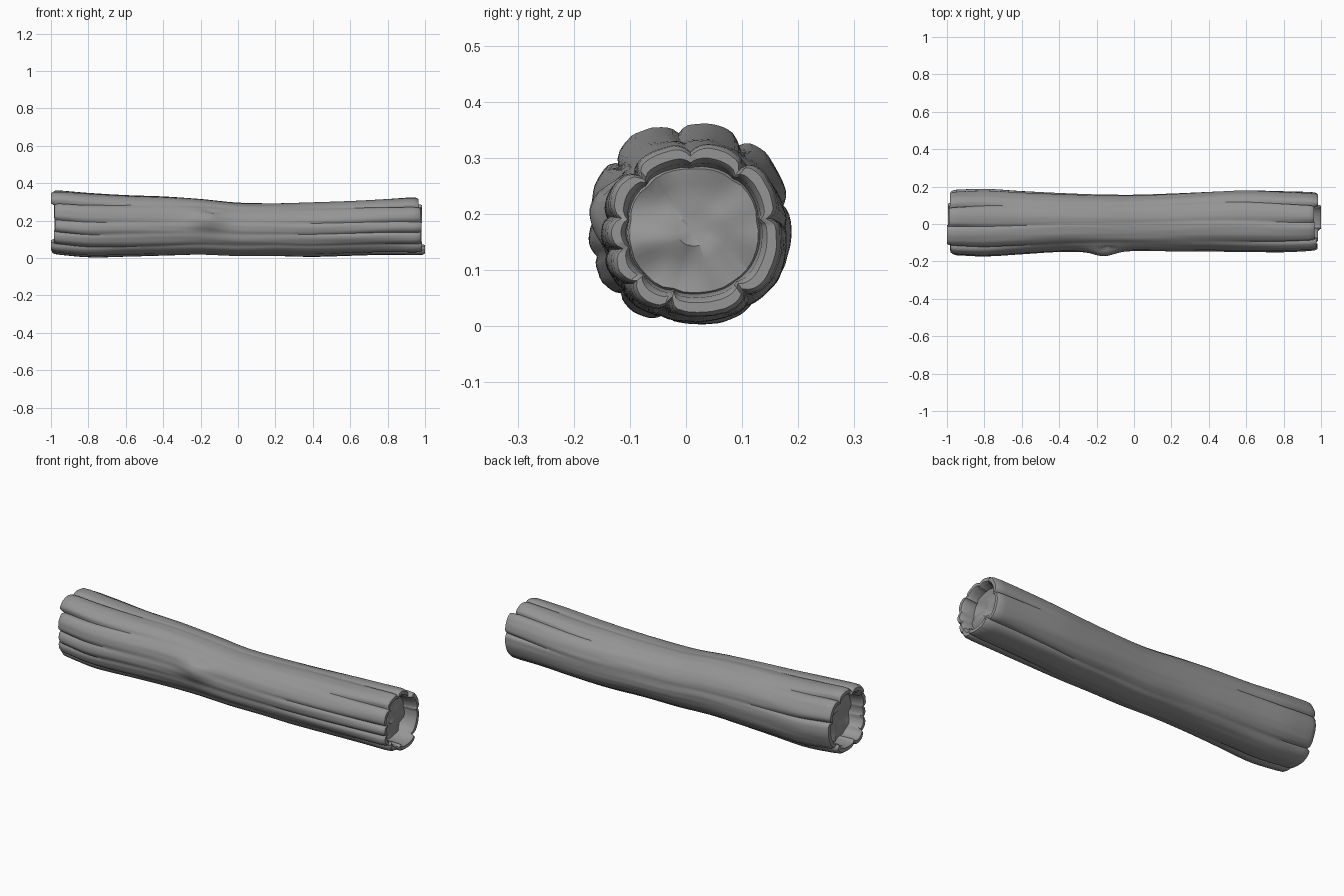
import bpy, bmesh, math
from mathutils import noise, Vector

if "Cube" in bpy.data.objects:
    bpy.data.objects.remove(bpy.data.objects["Cube"], do_unlink=True)

grey = bpy.data.materials.new("weathered_grey")
grey.use_nodes = True
grey.diffuse_color = (0.3, 0.3, 0.3, 1)
grey.node_tree.nodes["Principled BSDF"].inputs["Base Color"].default_value = (0.3, 0.3, 0.3, 1)

# Silhouette stations: x, y min, y max, z min, z max
STATIONS = [
    (-1.0, -.168, .18, .018, .365), (-.8, -.176, .187, .003, .35),
    (-.6, -.163, .176, .008, .338), (-.4, -.15, .166, .013, .331),
    (-.2, -.148, .158, .018, .317), (0, -.145, .156, .011, .297),
    (.2, -.146, .163, .012, .294), (.4, -.146, .173, .008, .299),
    (.6, -.151, .182, .013, .307), (.8, -.152, .178, .018, .318),
    (1.0, -.143, .172, .015, .328)]

# Bark furrows in degrees around the trunk, and where each ridge ends
FURROWS = [-165, -138, -108, -51, 9, 54, 93, 135, 171]
RIGHT_END = [.975, .985, 1.0, .98, .985, .962, .965, .975, .98]
LEFT_END = [-.985, -1.0, -.995, -.98, -.985, -.99, -1.0, -.98, -.975]
COLUMNS = 120


def section(x):
    """Smoothly interpolated extents of the trunk at x."""
    t = min(max((x + 1) / .2, 0), 9.999)
    i = int(t)
    t -= i
    a, b, c, d = (STATIONS[min(max(i + k, 0), 10)] for k in (-1, 0, 1, 2))
    return [q + .5 * t * (r - p + t * (2*p - 5*q + 4*r - s + t * (3*(q - r) + s - p)))
            for p, q, r, s in zip(a[1:], b[1:], c[1:], d[1:])]


def ridge(deg):
    return (sum(deg >= f for f in FURROWS) - 1) % len(FURROWS)


def angle_gap(a, b):
    return abs((a - b + 180) % 360 - 180)


def surface(x, deg, scale=1.0, rough=1.0):
    """Point on the trunk, scaled toward its core."""
    y0, y1, z0, z1 = section(x)
    a = math.radians(deg) + .07 * math.sin(2.3 * (x - 1)) * rough
    c, s = math.cos(a), math.sin(a)
    n = 2.2
    r = (abs(c) ** n + abs(s) ** n) ** (-1 / n)
    # Furrows are deeper toward the ends
    end = abs(x) ** 2
    for k, f in enumerate(FURROWS):
        d = angle_gap(deg, f)
        fade = .5 + .5 * math.sin(3 * x + 2.4 * k)
        notch = max(0, 1 - d / 4) * (.012 + .045 * end) * (fade + end)
        r -= rough * (notch + (.015 + .035 * end) * math.exp(-(d / 8) ** 2))
    # Long grain along the trunk
    r += rough * .02 * noise.noise(Vector((x * 1.7, 3 * c, 3 * s)))
    r += rough * .012 * noise.noise(Vector((x * 2.5, 8 * c, 8 * s)))
    # Swollen branch scar on the front with a little pit above it
    r += .21 * rough * math.exp(-((x + .16) / .08) ** 2 - (angle_gap(deg, 167) / 17) ** 2)
    r -= .11 * rough * math.exp(-((x + .14) / .018) ** 2 - (angle_gap(deg, 149) / 5) ** 2)
    r *= scale
    return Vector((x, (y0 + y1) / 2 + r * c * (y1 - y0) / 2,
                   max(.001, (z0 + z1) / 2 + r * s * (z1 - z0) / 2)))


def bridge(bm, a, b):
    for i in range(len(a)):
        j = (i + 1) % len(a)
        bm.faces.new((a[i], a[j], b[j], b[i]))


def finish(bm, name, angle):
    bmesh.ops.recalc_face_normals(bm, faces=bm.faces)
    mesh = bpy.data.meshes.new(name)
    bm.to_mesh(mesh)
    bm.free()
    mesh.materials.append(grey)
    ob = bpy.data.objects.new(name, mesh)
    bpy.context.collection.objects.link(ob)
    bpy.ops.object.select_all(action="DESELECT")
    ob.select_set(True)
    bpy.context.view_layer.objects.active = ob
    bpy.ops.object.shade_smooth_by_angle(angle=math.radians(angle))
    return ob


DEGREES = [-180 + 360 * i / COLUMNS for i in range(COLUMNS)]

# Bark: outer skin, rounded lips and inner walls at both ends
bm = bmesh.new()


def ring(where, scale=1.0, rough=1.0):
    return [bm.verts.new(surface(where(d), d, scale, rough)) for d in DEGREES]


def lip(ends, inset):
    """Position function for a ring set back from the ragged end."""
    return lambda d: ends[ridge(d)] * (1 - inset)


def wall(side, ends):
    return [ring(lip(ends, .012), .985), ring(lip(ends, 0), .94),
            ring(lip(ends, 0), .83, .7), ring(lip(ends, .012), .77, .4),
            ring(lambda d: side * .89, .73, .2)]


rings = wall(-1, LEFT_END)[::-1]
steps = 56
for k in range(steps + 1):
    x = -.95 + 1.885 * k / steps
    rings.append(ring(lambda d, x=x: x))
rings += wall(1, RIGHT_END)
for a, b in zip(rings, rings[1:]):
    bridge(bm, a, b)
finish(bm, "bark", 42)

# Heartwood: uneven discs set back inside the bark
for side, name in ((1, "right_heartwood"), (-1, "left_heartwood")):
    bm = bmesh.new()
    previous = None
    for scale in (.76, .72, .55, .36, .18):
        loop = []
        for d in DEGREES[::3]:
            p = surface(side * .91, d, scale, .25)
            p.x += .022 * noise.noise(Vector((side * 5, p.y * 16, p.z * 16)))
            p.x -= side * (.012 if scale > .75 else 0)
            loop.append(bm.verts.new(p))
        if previous:
            bridge(bm, previous, loop)
        previous = loop
    y0, y1, z0, z1 = section(side * .91)
    hub = bm.verts.new((side * .9, (y0 + y1) / 2, (z0 + z1) / 2))
    for i in range(len(previous)):
        bm.faces.new((previous[i], previous[(i + 1) % len(previous)], hub))
    finish(bm, name, 35)
